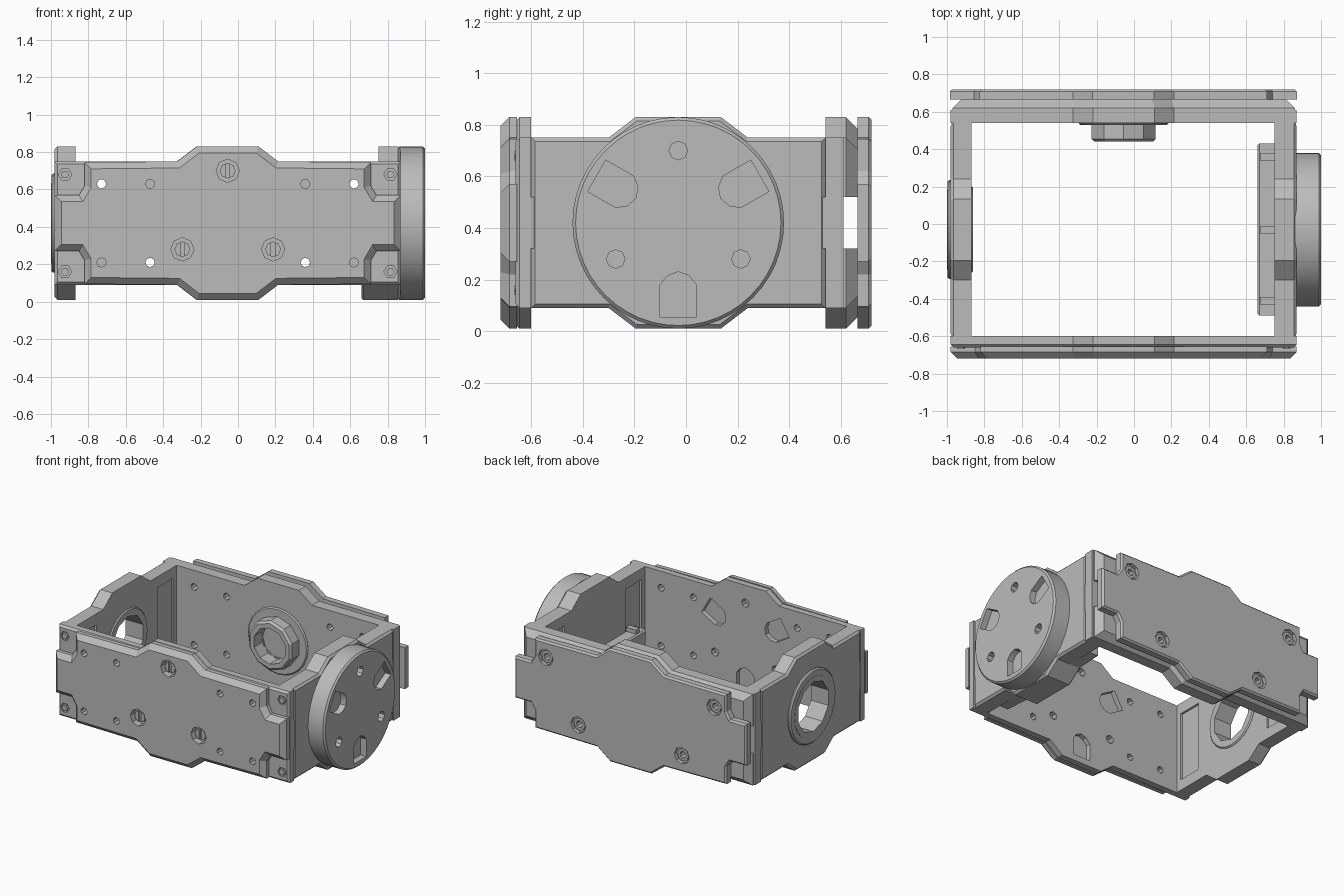
import bpy, bmesh
from math import pi, sin, cos
from mathutils import Vector

if "Cube" in bpy.data.objects:
    bpy.data.objects.remove(bpy.data.objects["Cube"])

grey = bpy.data.materials.new("plain grey")
grey.use_nodes = True
grey.diffuse_color = (0.5, 0.5, 0.5, 1)
grey.node_tree.nodes["Principled BSDF"].inputs["Base Color"].default_value = (0.5, 0.5, 0.5, 1)

CX, CY, CZ = -0.055, -0.03, 0.42   # centres of the frame


def prism(bm, pts, axis, a, b, chamfer=0.0):
    """Extrude a 2D outline along an axis from a to b, chamfering the rim at b."""
    def put(u, v, t):
        return (t, u, v) if axis == "x" else (u, t, v) if axis == "y" else (u, v, t)
    low = [bm.verts.new(put(u, v, a)) for u, v in pts]
    high = [bm.verts.new(put(u, v, b)) for u, v in pts]
    n = len(pts)
    faces = [bm.faces.new(low), bm.faces.new(high)]
    for i in range(n):
        j = (i + 1) % n
        faces.append(bm.faces.new((low[i], low[j], high[j], high[i])))
    bmesh.ops.recalc_face_normals(bm, faces=faces)
    if chamfer:
        bmesh.ops.bevel(bm, geom=list(faces[1].edges), offset=chamfer,
                        segments=1, affect="EDGES")


def rect(u0, u1, v0, v1):
    return [(u0, v0), (u1, v0), (u1, v1), (u0, v1)]


def ngon(u, v, r, n, turn=0.0):
    return [(u + r * cos(turn + 2 * pi * i / n), v + r * sin(turn + 2 * pi * i / n))
            for i in range(n)]


def plate(c, half, edge=0.33, bump=0.41):
    """Long plate outline, swelling at the middle of both long sides."""
    top = [(half, edge), (0.27, edge), (0.165, bump)]
    ring = top + [(-u, v) for u, v in reversed(top)]
    ring += [(-u, -v) for u, v in ring]
    return [(c + u, CZ + v) for u, v in ring]


def notched(c, half, bump=0.41):
    """The same outline with its four corners cut away."""
    top = [(half, 0.15), (half - 0.13, 0.15), (half - 0.16, 0.2), (half - 0.16, 0.325),
           (0.27, 0.33), (0.165, bump)]
    ring = top + [(-u, v) for u, v in reversed(top)]
    ring += [(-u, -v) for u, v in ring]
    return [(c + u, CZ + v) for u, v in ring]


def arch(c, angle, r0=0.19, r1=0.365, w=0.07):
    """Arched pocket outline, pointing at the centre of a round pattern."""
    local = [(r1, -w), (r1, w), (r0 + 0.05, w), (r0 + 0.015, w * 0.6), (r0, 0),
             (r0 + 0.015, -w * 0.6), (r0 + 0.05, -w)]
    return [(c + r * cos(angle) - s * sin(angle), CZ + r * sin(angle) + s * cos(angle))
            for r, s in local]


def build(name, parts, cuts=(), smooth=False):
    def obj(label, items):
        bm = bmesh.new()
        for p in items:
            prism(bm, *p)
        me = bpy.data.meshes.new(label)
        bm.to_mesh(me)
        bm.free()
        o = bpy.data.objects.new(label, me)
        bpy.context.collection.objects.link(o)
        return o
    body = obj(name, parts)
    if cuts:
        cutter = obj(name + "_cutter", cuts)
        mod = body.modifiers.new("cut", "BOOLEAN")
        mod.object, mod.operation, mod.solver = cutter, "DIFFERENCE", "EXACT"
        bpy.context.view_layer.update()
        deps = bpy.context.evaluated_depsgraph_get()
        done = bpy.data.meshes.new_from_object(body.evaluated_get(deps))
        body.modifiers.clear()
        body.data = done
        bpy.data.objects.remove(cutter)
    body.data.materials.clear()
    body.data.materials.append(grey)
    if smooth:
        bpy.ops.object.select_all(action="DESELECT")
        body.select_set(True)
        bpy.context.view_layer.objects.active = body
        bpy.ops.object.shade_smooth_by_angle(angle=0.6)
    return body


HALF = 0.925
spokes = [pi / 6, 5 * pi / 6, -pi / 2]
holes = [(CX + s * d, CZ + v) for s in (-1, 1) for d in (0.415, 0.675) for v in (-0.21, 0.21)]
through = [h for h in holes if (abs(h[0] - CX) > 0.5) == (h[1] > CZ)]
corners = [(CX + s * 0.87, CZ + v) for s in (-1, 1) for v in (-0.26, 0.26)]


def ring_spots(c, r=0.28):
    return [(c + r * cos(a + pi), CZ + r * sin(a + pi)) for a in spokes]


# Front wall: backing plate with corner pads, and a raised notched panel
hole_cuts = [(ngon(u, v, 0.025, 8), "y", -0.8, -0.5) for u, v in holes]
build("front_backing", [(plate(CX, HALF), "y", -0.6, -0.66, 0.015)],
      hole_cuts + [(arch(CX, a), "y", -0.5, -0.635) for a in spokes]
      + [(ngon(u, v, 0.03, 8), "y", -0.5, -0.64) for u, v in ring_spots(CX)]
      + [(ngon(u, v, 0.035, 6), "y", -0.8, -0.645) for u, v in corners])
build("front_panel", [(notched(CX, HALF), "y", -0.655, -0.72, 0.035)],
      hole_cuts + [(ngon(u, v, 0.062, 8), "y", -0.8, -0.67) for u, v in ring_spots(CX)])

# Slotted screws on the front panel, and small corner screws
for i, (u, v) in enumerate(ring_spots(CX)):
    build(f"panel_screw_{i}", [(ngon(u, v, 0.042, 8), "y", -0.66, -0.7)],
          [(rect(u - 0.01, u + 0.01, v - 0.06, v + 0.06), "y", -0.8, -0.685)])
for i, (u, v) in enumerate(corners):
    build(f"front_corner_screw_{i}", [(ngon(u, v, 0.022, 6), "y", -0.64, -0.665)])

# Back wall: thin plate with two outer rails that leave an open channel
back_cuts = [(ngon(u, v, 0.025, 8), "y", 0.5, 0.8) for u, v in holes]
build("back_backing", [(plate(CX, HALF), "y", 0.54, 0.61)], back_cuts)
build("back_rails", [(plate(CX, HALF - 0.01), "y", 0.605, 0.665, 0.045)],
      back_cuts + [(rect(-1.2, 1.2, 0.32, 0.52), "y", 0.611, 0.8)])

# Back cover with four countersunk screw holes
build("back_cover", [(notched(CX - 0.002, HALF + 0.003), "y", 0.665, 0.72, 0.012)],
      [(ngon(u, v, 0.025, 8), "y", 0.5, 0.8) for u, v in through])
cover = bpy.data.objects["back_cover"]
for i, (u, v) in enumerate(through):
    build(f"cover_washer_{i}", [(ngon(u, v, 0.045, 8), "y", 0.69, 0.705)],
          [(ngon(u, v, 0.025, 8), "y", 0.5, 0.8)])
    sink = build(f"sink_{i}", [(ngon(u, v, 0.06, 8), "y", 0.695, 0.8)])
    mod = cover.modifiers.new("countersink", "BOOLEAN")
    mod.object, mod.solver = sink, "EXACT"
    sink.hide_render = True
    sink.hide_set(True)
bpy.context.view_layer.update()
done = bpy.data.meshes.new_from_object(
    cover.evaluated_get(bpy.context.evaluated_depsgraph_get()))
cover.modifiers.clear()
cover.data = done
for i in range(len(through)):
    bpy.data.objects.remove(bpy.data.objects[f"sink_{i}"])

# Blind axle hub inside the back wall
build("hub_flange", [(ngon(CX, CZ, 0.24, 24), "y", 0.545, 0.53, 0.008)],
      [(ngon(CX, CZ, 0.125, 10), "y", 0.3, 0.6)], True)
build("axle_hub", [(ngon(CX, CZ, 0.18, 10, pi / 10), "y", 0.545, 0.44, 0.015)],
      [(ngon(CX, CZ, 0.13, 10, pi / 10), "y", 0.3, 0.6)])

# Side walls with middle tongues that reach into the front and back walls
tongue = rect(-0.65, 0.6, 0.32, 0.52)
build("right_wall", [(plate(CY, 0.57), "x", -0.87, -0.98, 0.015)],
      [(ngon(CY, CZ, 0.18, 10, pi / 10), "x", -1.2, -0.7)]
      + [(rect(CY + s * 0.44 - 0.09, CY + s * 0.44 + 0.09, 0.17, 0.67),
          "x", -0.7, -0.885) for s in (-1, 1)])
build("left_wall", [(plate(CY, 0.57), "x", 0.75, 0.87, 0.015)],
      [(rect(CY + s * 0.44 - 0.09, CY + s * 0.44 + 0.09, 0.17, 0.67),
        "x", 0.6, 0.765) for s in (-1, 1)])
for name, a, b in (("right", -0.9, -0.975), ("left", 0.78, 0.865)):
    for end, y0, y1 in (("front", -0.65, -0.59), ("back", 0.53, 0.605)):
        build(f"{name}_{end}_tongue", [(rect(y0, y1, 0.32, 0.52), "x", a, b)])

# Bearing rings either side of the right wall opening
bore = [(ngon(CY, CZ, 0.18, 10, pi / 10), "x", -1.2, -0.7)]
build("outer_bearing_ring", [(ngon(CY, CZ, 0.265, 24), "x", -0.97, -0.998, 0.01)], bore, True)
build("outer_bearing_lip", [(ngon(CY, CZ, 0.215, 24), "x", -0.97, -1.0)], bore, True)
build("inner_bearing_ring", [(ngon(CY, CZ, 0.23, 24), "x", -0.88, -0.86, 0.008)], bore, True)

# Round drive disc with arched pockets and pin holes
build("drive_disc", [(ngon(CY, CZ, 0.41, 48), "x", 0.86, 1.0, 0.012)],
      [(arch(CY, a), "x", 0.955, 1.2) for a in spokes]
      + [(ngon(u, v, 0.036, 8), "x", 0.94, 1.2) for u, v in ring_spots(CY)], True)

# Ribbed half housing inside the left wall
build("inner_housing", [([(-0.49, 0.36), (-0.49, 0.1), (-0.3, 0.09), (-0.195, 0.01),
                          (0.135, 0.01), (0.24, 0.09), (0.43, 0.1), (0.43, 0.36)],
                         "x", 0.755, 0.66, 0.01)])
for i, y in enumerate((-0.41, -0.03, 0.36)):
    build(f"housing_rib_{i}", [(rect(y - 0.02, y + 0.02, 0.35, 0.39), "x", 0.755, 0.675)])
